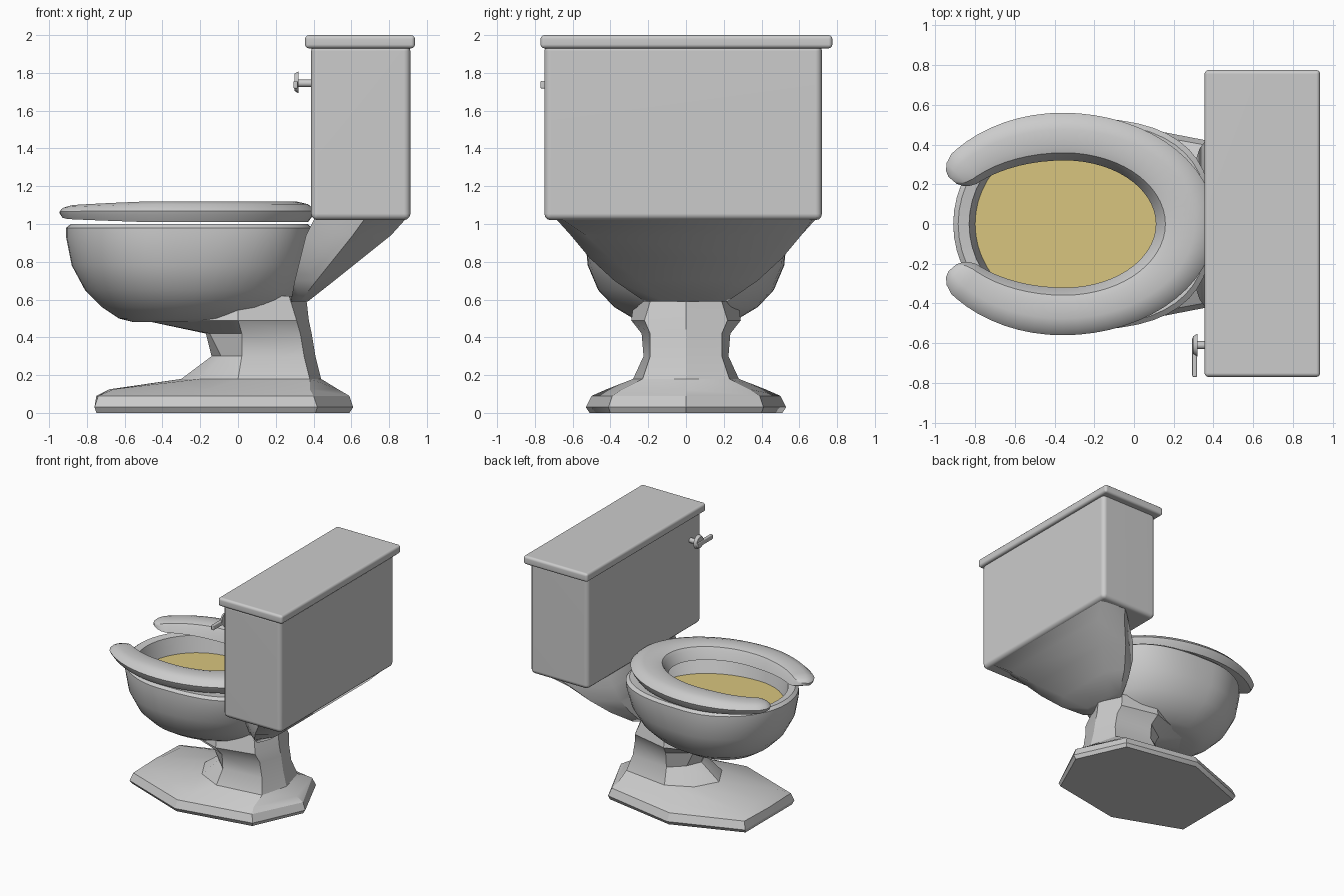
import bpy, bmesh, math
from mathutils import Vector

cube = bpy.data.objects.get("Cube")
if cube:
    bpy.data.objects.remove(cube, do_unlink=True)


def material(name, rgb):
    m = bpy.data.materials.new(name)
    m.use_nodes = True
    m.diffuse_color = (*rgb, 1)
    m.node_tree.nodes["Principled BSDF"].inputs["Base Color"].default_value = (*rgb, 1)
    return m


PORCELAIN = material("grey porcelain", (0.6, 0.6, 0.6))
WATER = material("yellow water", (0.69, 0.56, 0.21))


def finish(bm, name, mat, angle=35):
    bmesh.ops.recalc_face_normals(bm, faces=bm.faces)
    mesh = bpy.data.meshes.new(name)
    bm.to_mesh(mesh)
    bm.free()
    obj = bpy.data.objects.new(name, mesh)
    bpy.context.collection.objects.link(obj)
    mesh.materials.append(mat)
    bpy.ops.object.select_all(action='DESELECT')
    obj.select_set(True)
    bpy.context.view_layer.objects.active = obj
    bpy.ops.object.shade_smooth_by_angle(angle=math.radians(angle))
    return obj


def loft(name, rings, angle=35, cap_end=True):
    """Skin closed rings of equal length, capping the ends."""
    bm = bmesh.new()
    loops = [[bm.verts.new(p) for p in ring] for ring in rings]
    for a, b in zip(loops, loops[1:]):
        for i in range(len(a)):
            j = (i + 1) % len(a)
            bm.faces.new((a[i], a[j], b[j], b[i]))
    bm.faces.new(loops[0])
    if cap_end:
        bm.faces.new(loops[-1])
    return finish(bm, name, PORCELAIN, angle)


def box(name, lo, hi, bevel):
    bm = bmesh.new()
    bmesh.ops.create_cube(bm, size=1)
    lo, hi = Vector(lo), Vector(hi)
    for v in bm.verts:
        v.co = (lo + hi) / 2 + v.co * (hi - lo)
    bmesh.ops.bevel(bm, geom=bm.edges[:], offset=bevel, segments=3,
                    profile=0.5, affect='EDGES')
    obj = finish(bm, name, PORCELAIN)
    obj.modifiers.new("flat sides", 'WEIGHTED_NORMAL')
    return obj


def rod(name, x0, x1, y, z, r0, r1):
    """Round bar lying along x."""
    def ring(x, r):
        return [(x, y + r * math.cos(a * math.pi / 6), z + r * math.sin(a * math.pi / 6))
                for a in range(12)]
    return loft(name, [ring(x0, r0), ring(x1, r1)])


def egg(z, x0, x1, half, n_back=2.0, count=48):
    """Egg outline, squarer towards the tank."""
    mid = x0 + (x1 - x0) * 0.43
    pts = []
    for i in range(count):
        a = 2 * math.pi * i / count
        c, s = math.cos(a), math.sin(a)
        e = 2 / n_back if c > 0 else 1
        length = x1 - mid if c > 0 else mid - x0
        pts.append((mid + math.copysign(abs(c) ** e, c) * length,
                    math.copysign(abs(s) ** e, s) * half, z))
    return pts


# Bowl, outer wall up over the rim and down inside
bowl = [(0.48, -0.55, 0.0, 0.2, 2), (0.5, -0.63, 0.1, 0.28, 2),
        (0.56, -0.72, 0.24, 0.38, 2), (0.65, -0.81, 0.31, 0.465, 2.2),
        (0.78, -0.88, 0.36, 0.52, 2.5), (0.93, -0.91, 0.385, 0.535, 2.8),
        (0.98, -0.91, 0.39, 0.535, 2.8), (1.0, -0.885, 0.37, 0.515, 2.7),
        (0.99, -0.83, 0.28, 0.46, 2.2), (0.84, -0.795, 0.21, 0.425, 2)]
loft("bowl", [egg(*r) for r in bowl], cap_end=False)

# Water surface
bm = bmesh.new()
bm.faces.new([bm.verts.new(p) for p in egg(0.86, -0.8, 0.217, 0.429)])
finish(bm, "water", WATER)


# Foot and neck, faceted; each ring is a half outline mirrored in y
def mirrored(half):
    return half + [(x, -y, z) for x, y, z in reversed(half) if y > 0]


foot = [(0.0, [(-0.75, 0), (-0.75, 0.3), (-0.2, 0.51), (0.41, 0.4), (0.59, 0)]),
        (0.03, [(-0.76, 0), (-0.76, 0.32), (-0.2, 0.53), (0.42, 0.41), (0.61, 0)]),
        (0.09, [(-0.75, 0), (-0.74, 0.3), (-0.2, 0.5), (0.4, 0.39), (0.59, 0)]),
        (0.125, [(-0.68, 0), (-0.66, 0.24), (-0.15, 0.42), (0.38, 0.34), (0.53, 0)]),
        (0.18, [(-0.3, 0), (-0.2, 0.18), (0.0, 0.28), (0.38, 0.23), (0.44, 0)]),
        (0.3, [(-0.14, 0), (-0.09, 0.12), (0.02, 0.225), (0.35, 0.19), (0.41, 0)]),
        (0.42, [(-0.17, 0), (-0.15, 0.12), (0.02, 0.235), (0.33, 0.19), (0.39, 0)]),
        (0.49, [(-0.5, 0), (-0.4, 0.15), (0.0, 0.29), (0.31, 0.22), (0.375, 0)]),
        (0.62, [(-0.4, 0), (-0.3, 0.15), (0.0, 0.27), (0.27, 0.18), (0.36, 0)])]
loft("foot", [mirrored([(x, y, z) for x, y in pts]) for z, pts in foot], angle=28)

# Flared bracket that carries the tank: z, front (x, y), side y, back (x, y)
bracket = [(0.59, 0.28, 0.18, 0.22, 0.37, 0.12), (0.7, 0.3, 0.29, 0.38, 0.51, 0.25),
           (0.82, 0.33, 0.38, 0.51, 0.66, 0.4), (0.94, 0.36, 0.42, 0.61, 0.81, 0.53),
           (1.04, 0.41, 0.44, 0.7, 0.9, 0.68)]
loft("tank_bracket", [mirrored([(xf, yf, z), (xf * 0.45 + xb * 0.55, ys, z), (xb, yb, z)])
                      for z, xf, yf, ys, xb, yb in bracket], angle=58)

# Open-fronted seat: one section swept round the egg, tapering at the tips
section = [(0, 1.02), (0.1, 1.085), (0.16, 1.11), (0.3, 1.12), (0.65, 1.12),
           (0.87, 1.105), (1, 1.07), (0.97, 1.05), (0.87, 1.01), (0.1, 1.01)]


def seat_ring(deg, width):
    a = math.radians(deg)
    c, s = math.cos(a), math.sin(a)
    inner = Vector((-0.35 + c * (0.46 if c > 0 else 0.57), 0.32 * s))
    outer = Vector((-0.36 + c * (0.77 if c > 0 else 0.72), 0.56 * s))
    flat = width * (1 - 0.4 * max(0, (abs(deg) - 100) / 50))
    ring = []
    for t, z in section:
        p = inner.lerp(outer, 0.5 + (t - 0.5) * width)
        ring.append((p.x, p.y, 1.06 + (z - 1.06) * flat))
    return ring


tip = [(150, 0.3), (148.5, 0.6), (145.5, 0.85), (141, 1)]
stations = [(-d, w) for d, w in tip] + [(d, 1) for d in range(-138, 139, 6)] + tip[::-1]
loft("seat", [seat_ring(d, w) for d, w in stations])

# Tank and lid
box("tank", (0.387, -0.75, 1.02), (0.913, 0.72, 1.95), 0.035)
box("tank_lid", (0.355, -0.77, 1.93), (0.937, 0.775, 2.0), 0.02)

# Flush handle
rod("handle_stem", 0.31, 0.4, -0.61, 1.745, 0.02, 0.02)
rod("handle_disc", 0.298, 0.32, -0.61, 1.75, 0.045, 0.058)
box("handle_lever", (0.293, -0.77, 1.717), (0.317, -0.57, 1.757), 0.007)
